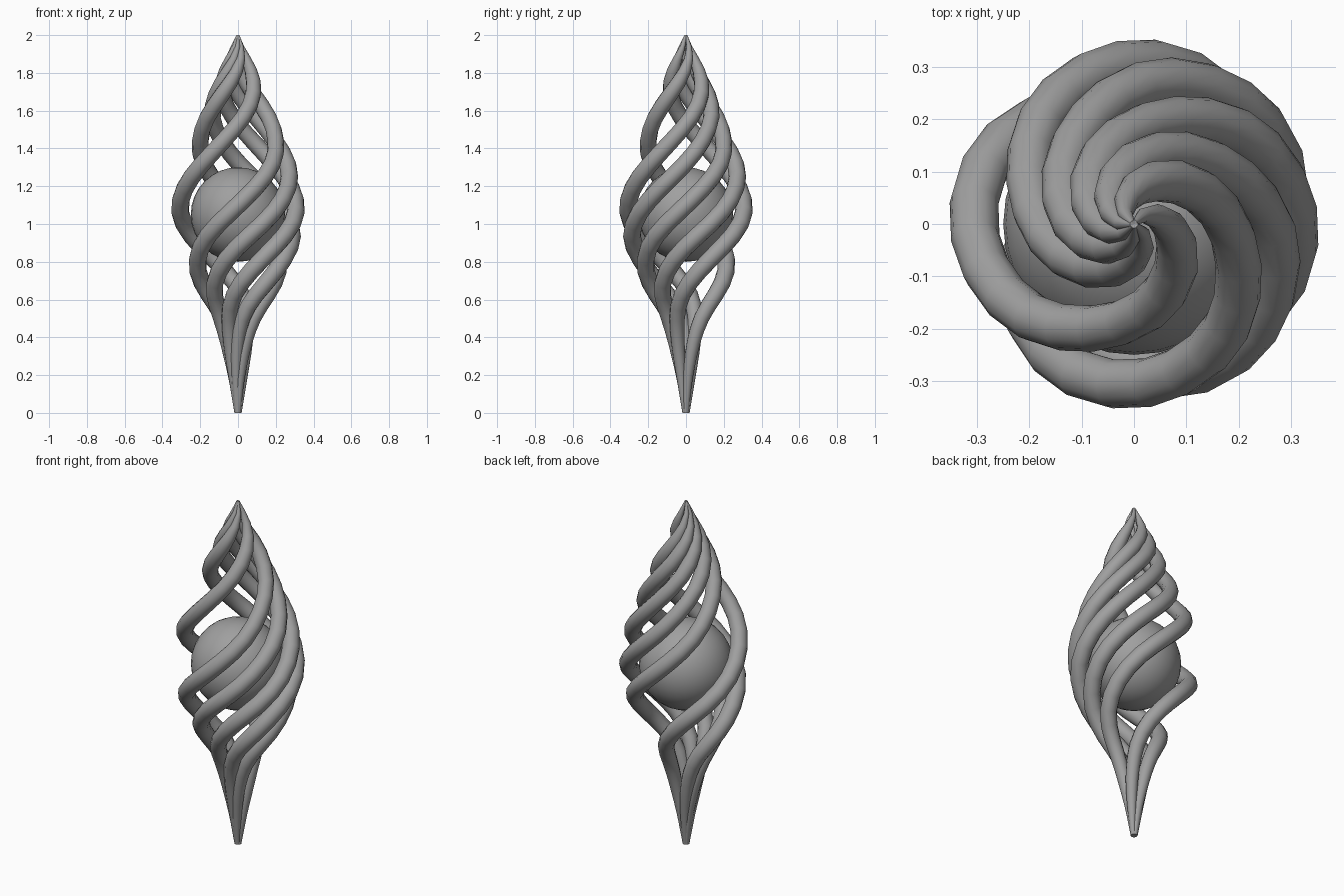
import bpy
from math import cos, sin, radians
from mathutils import Vector

cube = bpy.data.objects.get("Cube")
if cube:
    bpy.data.objects.remove(cube, do_unlink=True)

grey = bpy.data.materials.new("plain grey")
grey.use_nodes = True
grey.diffuse_color = (0.35, 0.35, 0.35, 1)
grey.node_tree.nodes["Principled BSDF"].inputs["Base Color"].default_value = grey.diffuse_color

# Strand shape at even height steps: distance from axis, twist in degrees, tube radius
STEP = 0.25
KEYS = [Vector(k) for k in (
    (0.006, -172, 0.013), (0.036, -150, 0.030), (0.094, -120, 0.041),
    (0.222, -72, 0.046), (0.305, -20, 0.047), (0.282, 30, 0.046),
    (0.190, 83, 0.043), (0.091, 154, 0.039), (0.003, 245, 0.005))]


def strand_shape(z):
    """Smooth interpolation through the keys."""
    last = len(KEYS) - 1
    i = min(int(z / STEP), last - 1)
    t = z / STEP - i
    b, c = KEYS[i], KEYS[i + 1]
    a = KEYS[i - 1] if i > 0 else 2 * b - c
    d = KEYS[i + 2] if i + 2 <= last else 2 * c - b
    return b + 0.5 * t * (c - a + t * (2 * a - 5 * b + 4 * c - d + t * (3 * (b - c) + d - a)))


def add_strand(name, phase, segments=32):
    curve = bpy.data.curves.new(name, "CURVE")
    curve.dimensions = "3D"
    curve.bevel_depth = 1
    curve.bevel_resolution = 4
    curve.use_fill_caps = True
    spline = curve.splines.new("POLY")
    spline.points.add(segments)
    spline.use_smooth = True
    for i, point in enumerate(spline.points):
        z = 2 * i / segments
        r, twist, tube = strand_shape(z)
        a = radians(phase + twist)
        point.co = (r * cos(a), r * sin(a), z, 1)
        point.radius = tube
    # Turn the curve into a mesh
    helper = bpy.data.objects.new(name + "_path", curve)
    bpy.context.collection.objects.link(helper)
    graph = bpy.context.evaluated_depsgraph_get()
    mesh = bpy.data.meshes.new_from_object(helper.evaluated_get(graph))
    bpy.data.objects.remove(helper, do_unlink=True)
    mesh.materials.clear()
    mesh.materials.append(grey)
    mesh.shade_smooth()
    strand = bpy.data.objects.new(name, mesh)
    bpy.context.collection.objects.link(strand)


# Twisted cage: strands an eighth of a turn apart, with two left open
for n, eighth in enumerate((-2, -1, 0, 1, 2, 4), 1):
    add_strand(f"twisted_strand_{n}", eighth * 45)

# Ball held inside the cage
bpy.ops.mesh.primitive_uv_sphere_add(segments=32, ring_count=16, radius=0.25, location=(0, 0, 1.05))
ball = bpy.context.object
ball.name = "inner_ball"
ball.data.materials.append(grey)
bpy.ops.object.shade_smooth()
